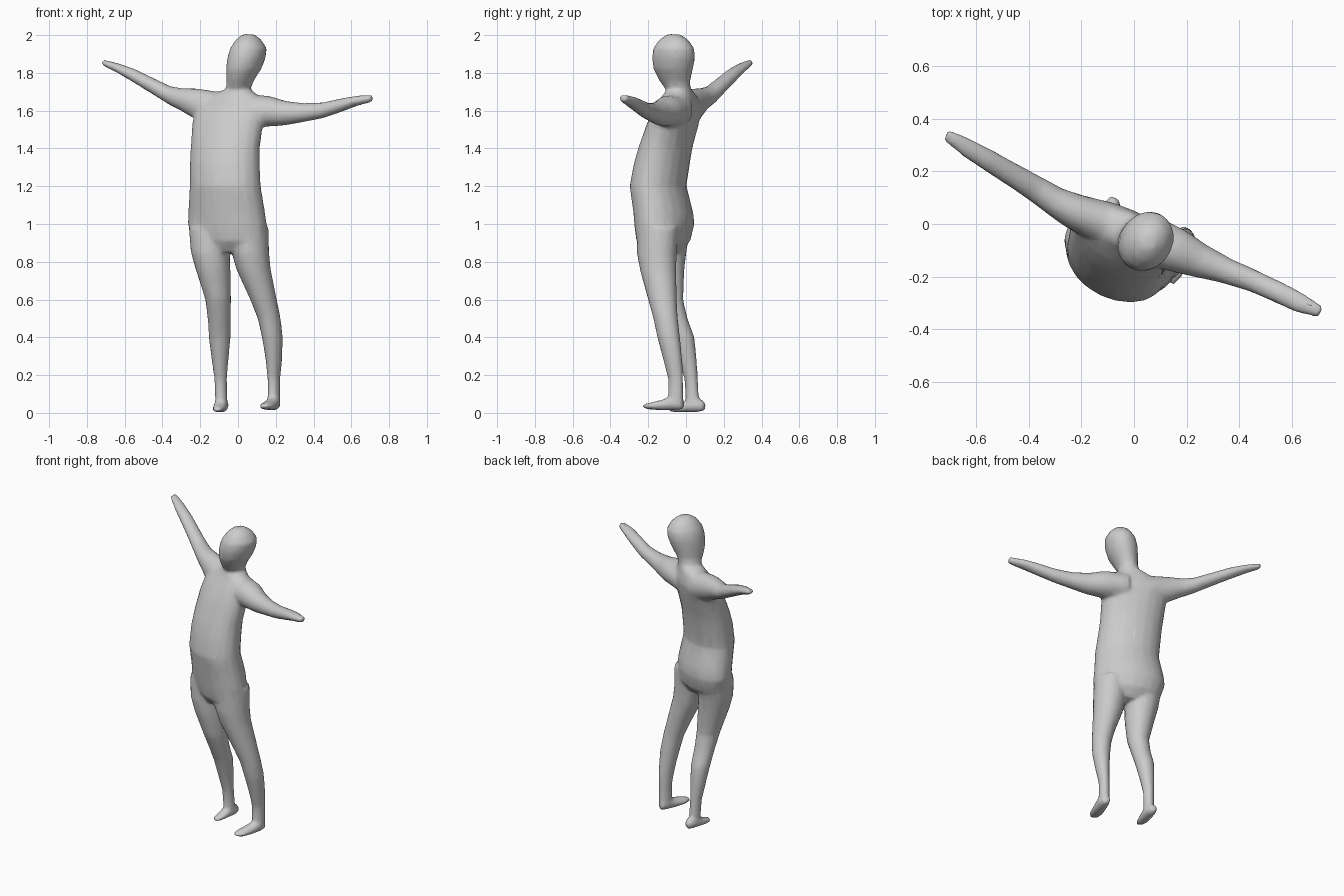
import bpy, bmesh, math
from mathutils import Vector

# Body axes: sideways, facing direction, up
SIDE = Vector((0.903, -0.43, 0))
FACE = Vector((-0.43, -0.903, 0))
UP = Vector((0, 0, 1))
bm = bmesh.new()


def tube(rings, u, v, n=20):
    """Closed loft through elliptical rings (x, y, z, radius_u, radius_v)."""
    loops = []
    for x, y, z, a, b in rings:
        c = Vector((x, y, z))
        loops.append([bm.verts.new(c + u * a * math.cos(2 * math.pi * i / n)
                                   + v * b * math.sin(2 * math.pi * i / n)) for i in range(n)])
    faces = [bm.faces.new(loops[0][::-1]), bm.faces.new(loops[-1])]
    for p, q in zip(loops, loops[1:]):
        for i in range(n):
            j = (i + 1) % n
            faces.append(bm.faces.new((p[i], p[j], q[j], q[i])))
    bmesh.ops.recalc_face_normals(bm, faces=faces)


# Torso
tube([(-.04, -.125, .85, .10, .08), (-.045, -.12, .91, .205, .125),
      (-.057, -.115, 1.0, .222, .142), (-.06, -.12, 1.06, .215, .143),
      (-.068, -.148, 1.2, .198, .138), (-.07, -.128, 1.32, .195, .136),
      (-.068, -.11, 1.4, .193, .13), (-.055, -.07, 1.53, .20, .12),
      (-.04, -.045, 1.61, .20, .105), (-.02, -.035, 1.67, .155, .08),
      (-.005, -.035, 1.71, .075, .068)], SIDE, FACE)

# Neck and head
tube([(-.01, -.035, 1.64, .08, .07), (0, -.04, 1.71, .064, .066),
      (.012, -.06, 1.76, .07, .085), (.03, -.068, 1.82, .09, .108),
      (.045, -.066, 1.88, .098, .118), (.055, -.065, 1.93, .094, .112),
      (.056, -.065, 1.975, .066, .08), (.055, -.065, 2.005, .03, .035)], SIDE, FACE)

# Arms
tube([(.02, -.05, 1.6, .10, .085), (.16, -.10, 1.597, .085, .082),
      (.25, -.14, 1.587, .066, .065), (.35, -.178, 1.59, .05, .05),
      (.45, -.215, 1.602, .043, .042), (.55, -.26, 1.63, .041, .036),
      (.62, -.295, 1.65, .04, .028), (.71, -.335, 1.666, .024, .02)], FACE, UP)
tube([(-.10, 0, 1.6, .085, .10), (-.22, .045, 1.635, .07, .083),
      (-.30, .085, 1.66, .057, .06), (-.36, .125, 1.68, .052, .05),
      (-.45, .18, 1.73, .046, .043), (-.55, .24, 1.785, .042, .037),
      (-.63, .287, 1.823, .037, .027), (-.715, .34, 1.855, .024, .017)], FACE, UP)

# Legs
tube([(.06, -.15, .98, .10, .11), (.065, -.155, .85, .098, .108),
      (.082, -.148, .76, .09, .098), (.135, -.125, .6, .069, .078),
      (.165, -.108, .5, .06, .066), (.182, -.092, .4, .054, .062),
      (.19, -.07, .28, .042, .052), (.19, -.055, .18, .032, .042),
      (.19, -.055, .05, .032, .042)], SIDE, FACE)
tube([(-.15, -.09, .98, .11, .115), (-.147, -.105, .85, .102, .108),
      (-.132, -.105, .76, .091, .098), (-.105, -.088, .6, .067, .075),
      (-.10, -.055, .5, .06, .064), (-.097, -.015, .4, .058, .06),
      (-.095, .01, .28, .044, .048), (-.092, .027, .18, .033, .037),
      (-.088, .035, .05, .031, .037)], SIDE, FACE)

# Feet
tube([(.203, -.015, .045, .024, .026), (.192, -.055, .055, .037, .042),
      (.17, -.12, .042, .04, .03), (.148, -.185, .036, .04, .019),
      (.132, -.222, .035, .022, .013)], SIDE, UP)
tube([(-.072, .10, .035, .022, .024), (-.082, .06, .042, .036, .04),
      (-.095, .01, .036, .038, .032), (-.105, -.04, .022, .036, .02),
      (-.112, -.085, .017, .022, .013)], SIDE, UP)

mesh = bpy.data.meshes.new("human_body")
bm.to_mesh(mesh)
bm.free()
body = bpy.data.objects.new("human_body", mesh)
bpy.context.collection.objects.link(body)

# Fuse the parts into one skin, soften the joins, reduce to a light mesh
fuse = body.modifiers.new("fuse", 'REMESH')
fuse.mode = 'VOXEL'
fuse.voxel_size = 0.01
fuse.use_smooth_shade = True
soften = body.modifiers.new("soften", 'SMOOTH')
soften.factor = 0.5
soften.iterations = 10
reduce = body.modifiers.new("reduce", 'DECIMATE')
reduce.ratio = 0.12
for p in mesh.polygons:
    p.use_smooth = True
